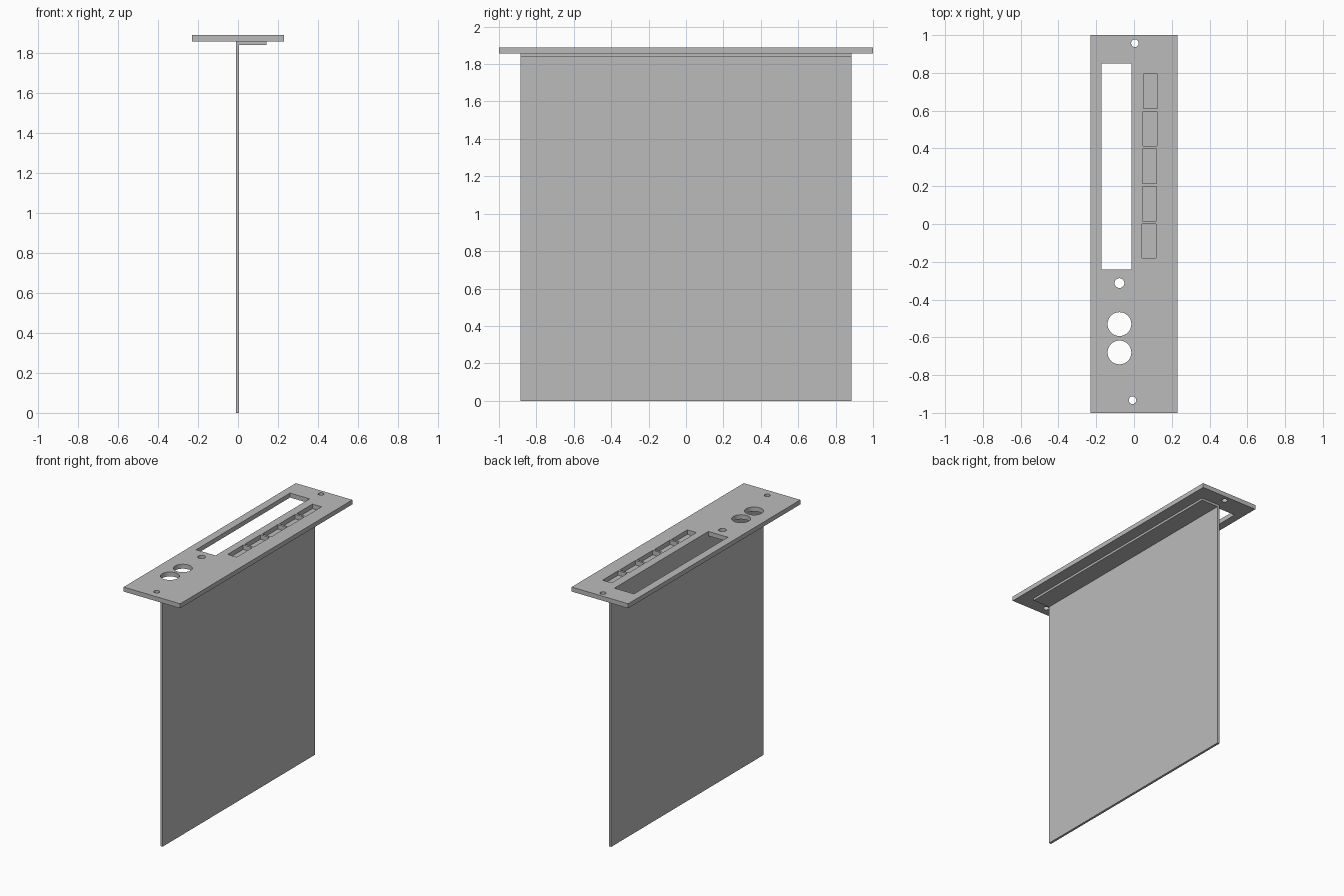
import bpy
import bmesh
import math

cube = bpy.data.objects.get("Cube")
if cube:
    bpy.data.objects.remove(cube)

metal = bpy.data.materials.new("grey metal")
metal.use_nodes = True
GREY = (0.5, 0.5, 0.5, 1)
metal.diffuse_color = GREY
metal.node_tree.nodes["Principled BSDF"].inputs["Base Color"].default_value = GREY

PLATE_BOTTOM, PLATE_TOP = 1.857, 1.89


def rectangle(x0, x1, y0, y1):
    return [(x0, y0), (x1, y0), (x1, y1), (x0, y1)]


def circle(x, y, r, n=32):
    angles = [2 * math.pi * i / n for i in range(n)]
    return [(x + r * math.cos(a), y + r * math.sin(a)) for a in angles]


# Faceplate: one filled outline with all its openings, extruded
outlines = [rectangle(-0.23, 0.23, -1, 1),
            rectangle(-0.172, -0.013, -0.241, 0.85)]

# Row of five port openings, drifting slightly sideways
for i in range(5):
    x, y = 0.087 - 0.002 * i, 0.702 - 0.198 * i
    outlines.append(rectangle(x - 0.037, x + 0.037, y - 0.091, y + 0.091))

# Screw holes, small jack and two large round connectors
for x, y, r in [(0.005, 0.957, 0.02), (-0.008, -0.933, 0.02),
                (-0.077, -0.313, 0.026),
                (-0.077, -0.53, 0.063), (-0.077, -0.68, 0.063)]:
    outlines.append(circle(x, y, r))

curve = bpy.data.curves.new("faceplate", "CURVE")
curve.dimensions = "2D"
curve.fill_mode = "BOTH"
curve.extrude = (PLATE_TOP - PLATE_BOTTOM) / 2
for points in outlines:
    spline = curve.splines.new("POLY")
    spline.points.add(len(points) - 1)
    for p, (x, y) in zip(spline.points, points):
        p.co = (x, y, 0, 1)
    spline.use_cyclic_u = True
plate = bpy.data.objects.new("faceplate", curve)
plate.location.z = (PLATE_TOP + PLATE_BOTTOM) / 2
bpy.context.collection.objects.link(plate)
bpy.ops.object.select_all(action="DESELECT")
plate.select_set(True)
bpy.context.view_layer.objects.active = plate
bpy.ops.object.convert(target="MESH")
plate = bpy.context.object
plate.data.materials.clear()
plate.data.materials.append(metal)
bpy.ops.object.shade_smooth_by_angle(angle=math.radians(30))

# Board with a folded top flange: L profile extruded front to back
LEFT, RIGHT, FLANGE_END, FLANGE_Z = -0.011, 0.006, 0.143, 1.841
profile = [(LEFT, 0), (RIGHT, 0), (RIGHT, FLANGE_Z), (FLANGE_END, FLANGE_Z),
           (FLANGE_END, PLATE_BOTTOM), (LEFT, PLATE_BOTTOM)]
bm = bmesh.new()
face = bm.faces.new([bm.verts.new((x, -0.885, z)) for x, z in profile])
result = bmesh.ops.extrude_face_region(bm, geom=[face])
moved = [v for v in result["geom"] if isinstance(v, bmesh.types.BMVert)]
bmesh.ops.translate(bm, verts=moved, vec=(0, 1.77, 0))
bmesh.ops.recalc_face_normals(bm, faces=bm.faces)
mesh = bpy.data.meshes.new("board_with_flange")
bm.to_mesh(mesh)
bm.free()
mesh.materials.append(metal)
bpy.context.collection.objects.link(bpy.data.objects.new("board_with_flange", mesh))
